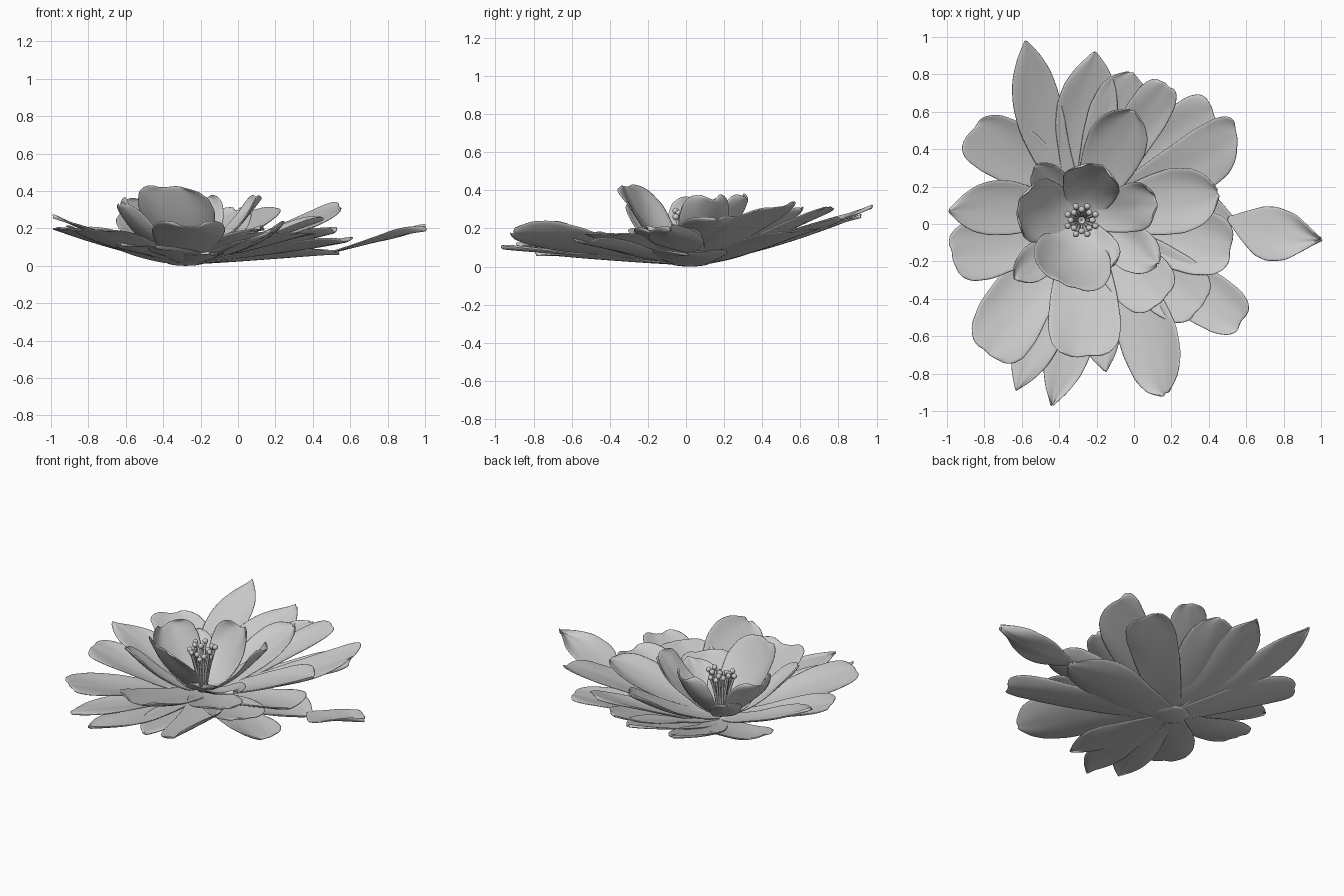
import bpy, bmesh, math, random
from mathutils import Vector

if "Cube" in bpy.data.objects:
    bpy.data.objects.remove(bpy.data.objects["Cube"])

random.seed(4)
CX, CY = -0.28, 0.02          # flower centre

# half-width profiles along a petal: (position, fraction of half width)
SHAPES = {
    "round": [(0, .35), (.3, .68), (.55, .92), (.72, 1), (.86, .88), (.95, .58), (1, .12)],
    "point": [(0, .35), (.3, .7), (.55, .98), (.7, 1), (.82, .83), (.92, .48), (1, .03)],
    "square": [(0, .35), (.3, .7), (.55, .9), (.78, 1), (.92, .9), (.98, .68), (1, .45)],
    "leaf": [(0, .06), (.15, .45), (.35, .9), (.5, 1), (.7, .85), (.87, .4), (1, .03)],
}


def profile(shape, t):
    pts = SHAPES[shape]
    for (a, va), (b, vb) in zip(pts, pts[1:]):
        if t <= b:
            return va + (vb - va) * (t - a) / (b - a)
    return pts[-1][1]


def finish(name, bm):
    bmesh.ops.recalc_face_normals(bm, faces=bm.faces)
    me = bpy.data.meshes.new(name)
    bm.to_mesh(me)
    bm.free()
    for p in me.polygons:
        p.use_smooth = True
    ob = bpy.data.objects.new(name, me)
    bpy.context.collection.objects.link(ob)
    return ob


def petal(name, x, y, z, width, shape, z0=.012, power=1.3, cup=.15, bend=0.0,
          ruffle=.014, tilt=0.0, skew=0.0, start=(CX, CY)):
    """A thin cupped petal running from start to the tip (x, y, z)."""
    flat = Vector((x - start[0], y - start[1], 0))
    side0 = Vector((-flat.y, flat.x, 0)).normalized()
    ph = random.uniform(0, 6.28)
    n, m = 18, 5

    def spine(t):
        p = Vector((*start, z0)) + flat * t + side0 * bend * math.sin(math.pi * t)
        p.z += (z - z0) * max(t, 0) ** power
        return p

    bm = bmesh.new()
    grid = []
    for i in range(n + 1):
        t = 1 - (1 - i / n) ** 1.35
        tan = (spine(t + .01) - spine(t - .01)).normalized()
        nor = tan.cross(side0).normalized()
        if nor.z < 0:
            nor.negate()
        f = profile(shape, t) * width / 2
        row = []
        for j in range(-m, m + 1):
            u = j / m
            lift = cup * f * u * u * min(1, 2 * t) + tilt * f * u * t
            lift += ruffle * t * t * math.sin(3 * u + 7 * t + ph) * abs(u)
            # slanted, slightly wavy end
            end = t ** 4 * (skew * f * u + .3 * ruffle * math.sin(4 * u + ph))
            row.append(bm.verts.new(spine(t) + side0 * f * u + nor * lift + tan * end))
        grid.append(row)
    for a, b in zip(grid, grid[1:]):
        for k in range(2 * m):
            bm.faces.new((a[k], a[k + 1], b[k + 1], b[k]))
    ob = finish(name, bm)
    sol = ob.modifiers.new("thickness", "SOLIDIFY")
    sol.thickness, sol.offset = .01, 0
    sub = ob.modifiers.new("smooth", "SUBSURF")
    sub.levels = sub.render_levels = 1
    return ob


# outer ring: tip x, y, z, width, shape, sideways bend, tilt, skew
outer = [
    (-.58, .98, .32, .26, "point", .05, 0, 0), (-.21, .92, .27, .33, "point", .02, 0, 0),
    (-.01, .81, .25, .32, "round", 0, 0, 0), (.17, .75, .31, .24, "square", 0, 0, 0),
    (.42, .61, .19, .32, "square", 0, 0, .3), (.55, .47, .31, .32, "square", -.03, .1, .5),
    (.54, .02, .07, .40, "point", 0, 0, 0), (.58, -.52, .13, .30, "square", 0, 0, 0),
    (.17, -.91, .18, .33, "round", .06, .5, 0), (-.15, -.79, .07, .24, "point", 0, 0, 0),
    (-.44, -.97, .10, .25, "point", .05, 0, 0), (-.63, -.89, .12, .25, "point", .01, 0, 0),
    (-.77, -.70, .19, .37, "square", -.03, 0, 0), (-.97, -.18, .20, .34, "square", 0, 0, 0),
    (-.99, .07, .27, .30, "point", -.04, 0, 0), (-.87, .50, .20, .34, "square", -.05, 0, 0),
]
for i, (x, y, z, w, s, b, ti, sk) in enumerate(outer):
    petal(f"outer_petal_{i + 1}", x, y, z, w, s, bend=b, tilt=ti, skew=sk,
          z0=.012 + .004 * (i % 3), power=1.4 if z > .15 else 1.25)

# loose petal hanging off the right side
petal("side_petal", 1.0, -.08, .20, .30, "leaf", z0=.075, power=1.1, cup=.12,
      bend=-.03, ruffle=.03, start=(.50, .03))

# middle ring, lying over the outer one
middle = [
    (.45, .17, .25, .36, "round", 1.3), (.52, -.13, .18, .36, "square", 1.3),
    (.36, -.44, .17, .36, "square", 1.3), (.15, -.41, .17, .34, "square", 1.3),
    (-.26, -.71, .21, .40, "square", 1.3), (-.01, .61, .30, .33, "round", 1.6),
    (-.63, -.30, .33, .20, "round", 1.7), (-.53, .31, .26, .20, "round", 1.6),
]
for i, (x, y, z, w, s, p) in enumerate(middle):
    petal(f"middle_petal_{i + 1}", x, y, z, w, s, z0=.028, power=p, cup=.18)

# inner cup of upright petals
inner = [
    (-.36, -.33, .42, .44, "square", 1.9, -.2), (-.62, .10, .34, .36, "square", 1.8, 0),
    (-.20, .32, .36, .32, "square", 2.0, 0), (.12, .12, .36, .27, "square", 1.8, 0),
    (.13, -.21, .21, .25, "round", 1.5, 0), (-.12, -.23, .18, .20, "round", 1.5, 0),
]
for i, (x, y, z, w, s, p, ti) in enumerate(inner):
    petal(f"inner_petal_{i + 1}", x, y, z, w, s, z0=.042, power=p, cup=.28,
          ruffle=.025, tilt=ti)

# small domed underside closing the petal roots
bm = bmesh.new()
bmesh.ops.create_uvsphere(bm, u_segments=32, v_segments=12, radius=1)
for v in bm.verts:
    v.co = Vector((CX + .11 * v.co.x, CY + .11 * v.co.y, .022 + .022 * v.co.z))
finish("flower_base", bm)


# stamens: curved filaments with round heads
def stamen(name, ang, r, h):
    cu = bpy.data.curves.new(name, "CURVE")
    cu.dimensions, cu.bevel_depth, cu.bevel_resolution = "3D", .008, 2
    sp = cu.splines.new("POLY")
    sp.points.add(5)
    for k, p in enumerate(sp.points):
        t = k / 5
        rr = .025 + (r - .025) * t ** 1.5
        p.co = (CX + rr * math.cos(ang), CY + rr * math.sin(ang), .04 + (h - .04) * t, 1)
    bpy.context.collection.objects.link(bpy.data.objects.new(name, cu))
    bm = bmesh.new()
    bmesh.ops.create_uvsphere(bm, u_segments=12, v_segments=8, radius=.017)
    for v in bm.verts:
        v.co += Vector((CX + r * math.cos(ang), CY + r * math.sin(ang), h))
    finish(name + "_head", bm)


for i in range(16):
    stamen(f"stamen_{i + 1}", i * math.tau / 16, .08 if i % 2 else .058,
           random.uniform(.25, .32))
